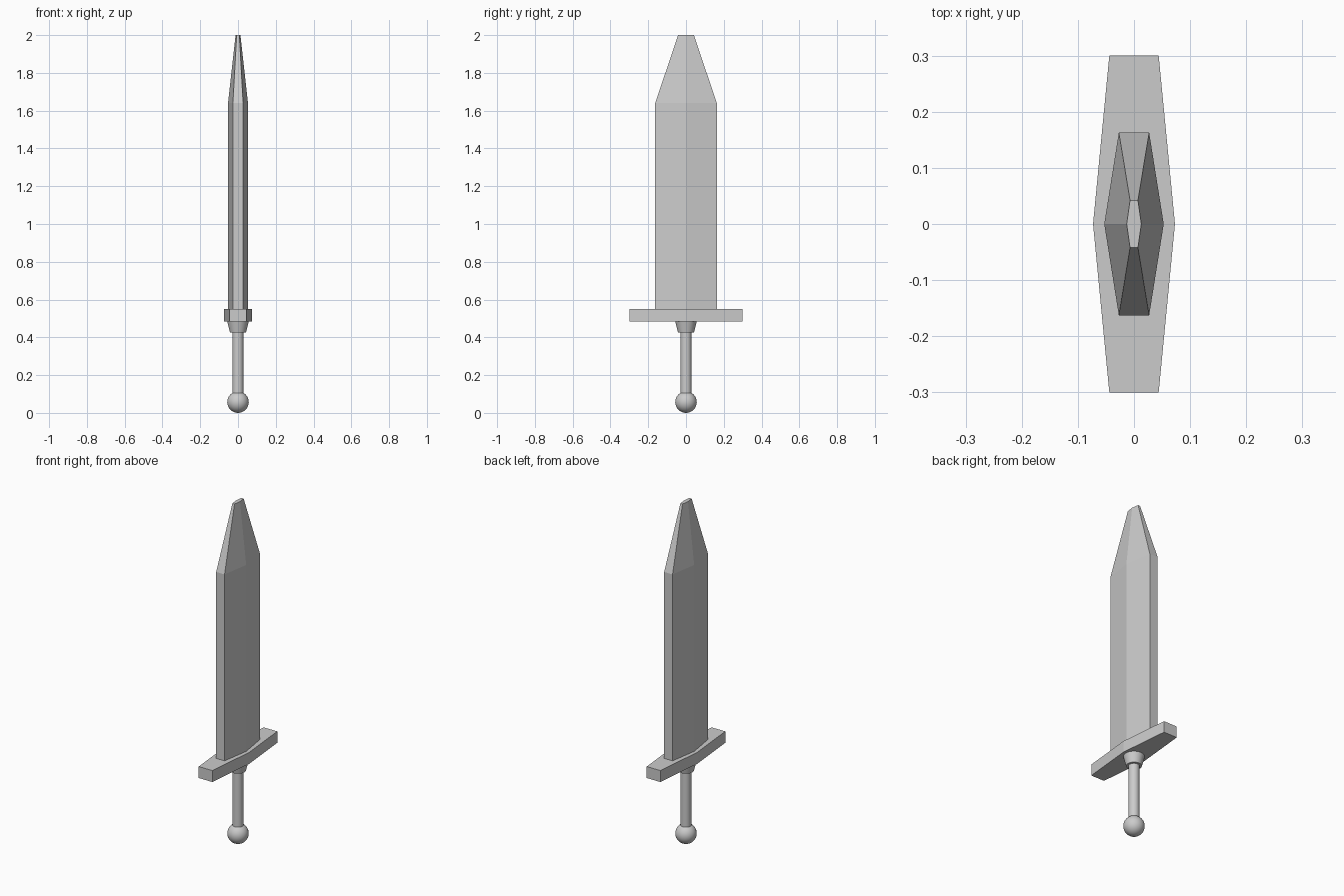
import bpy, bmesh

if "Cube" in bpy.data.objects:
    bpy.data.objects.remove(bpy.data.objects["Cube"])


def hex_loft(name, sections):
    """Loft stretched hexagons; each section is (z, half_width_y, edge_x, middle_x)."""
    bm = bmesh.new()
    rings = []
    for z, w, e, m in sections:
        outline = [(m, 0), (e, w), (-e, w), (-m, 0), (-e, -w), (e, -w)]
        rings.append([bm.verts.new((x, y, z)) for x, y in outline])
    for low, high in zip(rings, rings[1:]):
        for i in range(6):
            j = (i + 1) % 6
            bm.faces.new((low[i], low[j], high[j], high[i]))
    bm.faces.new(rings[0][::-1])
    bm.faces.new(rings[-1])
    mesh = bpy.data.meshes.new(name)
    bm.to_mesh(mesh)
    bm.free()
    obj = bpy.data.objects.new(name, mesh)
    bpy.context.collection.objects.link(obj)
    return obj


def round_part(name, z0, z1, r0, r1):
    """Smooth vertical cone or cylinder between two heights."""
    bpy.ops.mesh.primitive_cone_add(vertices=32, radius1=r0, radius2=r1,
                                    depth=z1 - z0, location=(0, 0, (z0 + z1) / 2))
    bpy.context.object.name = name
    bpy.ops.object.shade_smooth_by_angle()


# Blade: straight body, then a taper to a blunt tip
hex_loft("blade", [(0.55, 0.163, 0.027, 0.053),
                   (1.64, 0.163, 0.027, 0.053),
                   (2.0, 0.042, 0.007, 0.013)])

# Cross guard
hex_loft("guard", [(0.483, 0.3, 0.044, 0.073),
                   (0.55, 0.3, 0.044, 0.073)])

# Flared collar under the guard, and the grip
round_part("collar", 0.425, 0.483, 0.042, 0.057)
round_part("grip", 0.09, 0.425, 0.029, 0.029)

# Ball pommel
bpy.ops.mesh.primitive_uv_sphere_add(segments=32, ring_count=16, radius=0.057,
                                     location=(0, 0, 0.057))
bpy.context.object.name = "pommel"
bpy.ops.object.shade_smooth()
